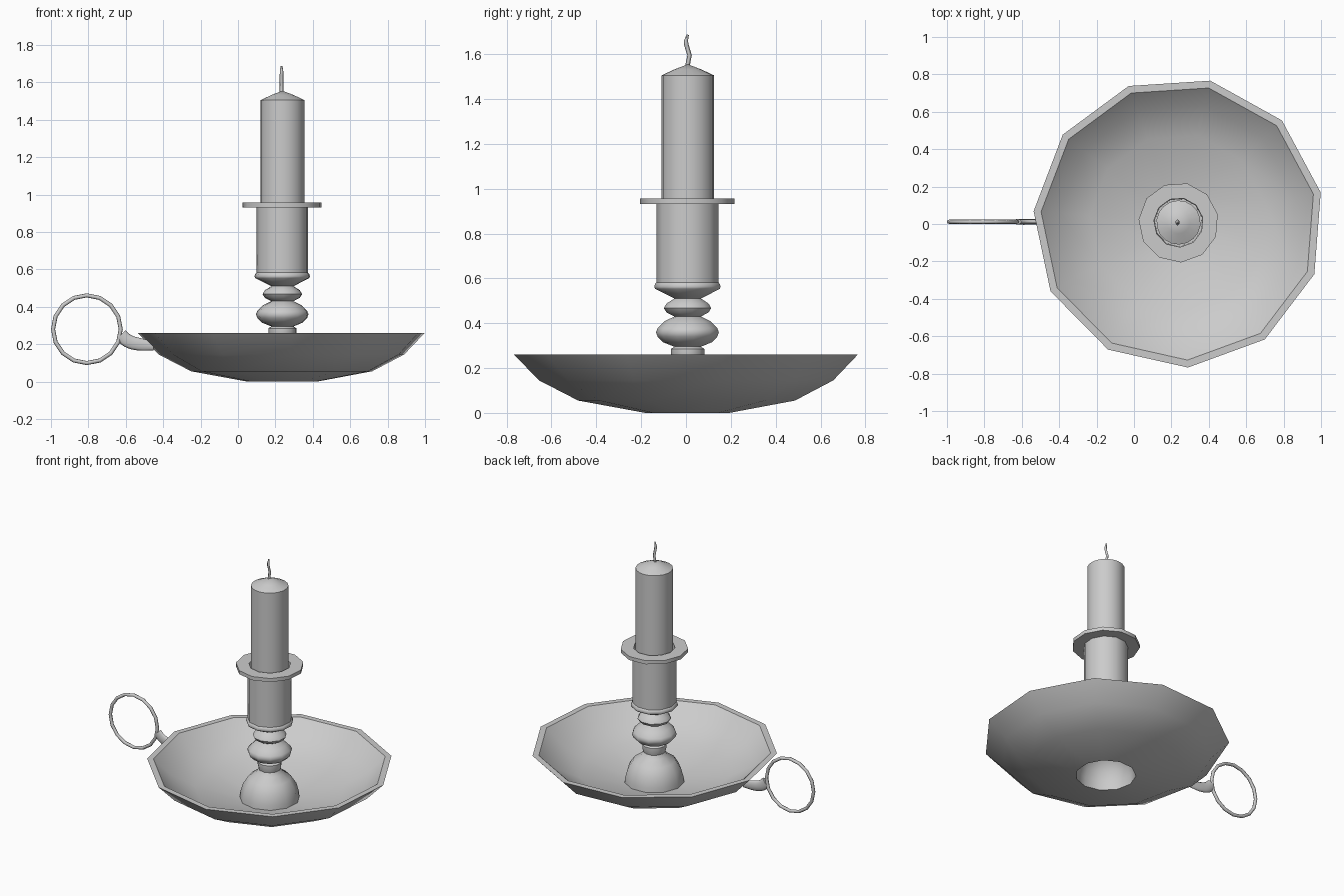
import bpy, bmesh, math

if "Cube" in bpy.data.objects:
    bpy.data.objects.remove(bpy.data.objects["Cube"])

CX, CY = 0.238, 0.008          # axis of dish, stem and candle
PHASE = math.radians(11.9)


def smooth(ob, angle):
    ob.data.shade_smooth()
    ob.data.set_sharp_from_angle(angle=math.radians(angle))


def lathe(name, profile, sides, closed=True, angle=40):
    """Turn an (r, z) profile around the main axis; r = 0 makes a pole."""
    bm = bmesh.new()
    rings = []
    for r, z in profile:
        if r == 0:
            rings.append([bm.verts.new((0, 0, z))] * sides)
        else:
            rings.append([bm.verts.new((r * math.cos(PHASE + 2 * math.pi * i / sides),
                                        r * math.sin(PHASE + 2 * math.pi * i / sides), z))
                          for i in range(sides)])
    n = len(rings)
    for k in range(n if closed else n - 1):
        a, b = rings[k], rings[(k + 1) % n]
        for i in range(sides):
            j = (i + 1) % sides
            face = list(dict.fromkeys((a[i], a[j], b[j], b[i])))
            if len(face) > 2:
                bm.faces.new(face)
    bmesh.ops.recalc_face_normals(bm, faces=bm.faces)
    me = bpy.data.meshes.new(name)
    bm.to_mesh(me)
    bm.free()
    ob = bpy.data.objects.new(name, me)
    ob.location = (CX, CY, 0)
    bpy.context.collection.objects.link(ob)
    smooth(ob, angle)
    return ob


def tube(name, points, radius, kind, resolution, location, scale_y=1.0):
    """Capped tube along (x, y, z, relative radius) points."""
    cu = bpy.data.curves.new(name, 'CURVE')
    cu.dimensions = '3D'
    cu.bevel_depth = radius
    cu.bevel_resolution = resolution
    cu.use_fill_caps = True
    cu.resolution_u = 4
    sp = cu.splines.new(kind)
    pts = sp.bezier_points if kind == 'BEZIER' else sp.points
    pts.add(len(points) - 1)
    for p, (x, y, z, r) in zip(pts, points):
        p.radius = r
        if kind == 'BEZIER':
            p.co = (x, y, z)
            p.handle_left_type = p.handle_right_type = 'AUTO'
        else:
            p.co = (x, y, z, 1)
    ob = bpy.data.objects.new(name, cu)
    ob.location = location
    ob.scale.y = scale_y
    bpy.context.collection.objects.link(ob)
    return ob


# Drip dish: thick shell, open in the middle underneath
lathe("dish", [(0.19, 0.0), (0.49, 0.055), (0.665, 0.145), (0.777, 0.26),
               (0.737, 0.26), (0.64, 0.168), (0.475, 0.085), (0.19, 0.03)], 11)

# Turned stem: hollow dome foot, two bulbs, cup and drip flange in one profile
lathe("stem", [(0.19, 0.01), (0.187, 0.06), (0.17, 0.12), (0.135, 0.175), (0.085, 0.21),
               (0.07, 0.235), (0.076, 0.26), (0.076, 0.285), (0.06, 0.295),
               (0.11, 0.315), (0.135, 0.34), (0.142, 0.36), (0.135, 0.378), (0.105, 0.408),
               (0.06, 0.43), (0.095, 0.448), (0.107, 0.467), (0.095, 0.488), (0.06, 0.51),
               (0.08, 0.52), (0.146, 0.553), (0.15, 0.562), (0.146, 0.576), (0.14, 0.582),
               (0.14, 0.932), (0.214, 0.932), (0.214, 0.957), (0.132, 0.957),
               (0.128, 0.60), (0, 0.60)], 11, closed=False)

# Candle with a shallow cone top
lathe("candle", [(0, 0.61), (0.118, 0.61), (0.118, 1.505), (0.06, 1.532), (0, 1.555)],
      18, closed=False)

# Crooked wick
tube("wick", [(0, -0.003, 1.54, 1), (0, 0.008, 1.595, 1), (0, -0.006, 1.64, 1),
              (0, -0.008, 1.66, 0.9), (0, 0, 1.687, 0.5)],
     0.01, 'POLY', 0, (CX - 0.005, CY, 0))

# Finger ring
bpy.ops.mesh.primitive_torus_add(major_segments=16, minor_segments=8, major_radius=0.181,
                                 minor_radius=0.011, location=(-0.808, 0.012, 0.28),
                                 rotation=(math.pi / 2, 0, 0))
ring = bpy.context.object
ring.name = "finger_ring"
smooth(ring, 60)

# Arm joining the ring to the dish
tube("handle_arm", [(-0.625, 0, 0.25, 1), (-0.59, 0, 0.218, 1.05),
                    (-0.53, 0, 0.2, 1), (-0.45, 0, 0.192, 0.75)],
     0.034, 'BEZIER', 2, (0, 0.012, 0), 0.45)
